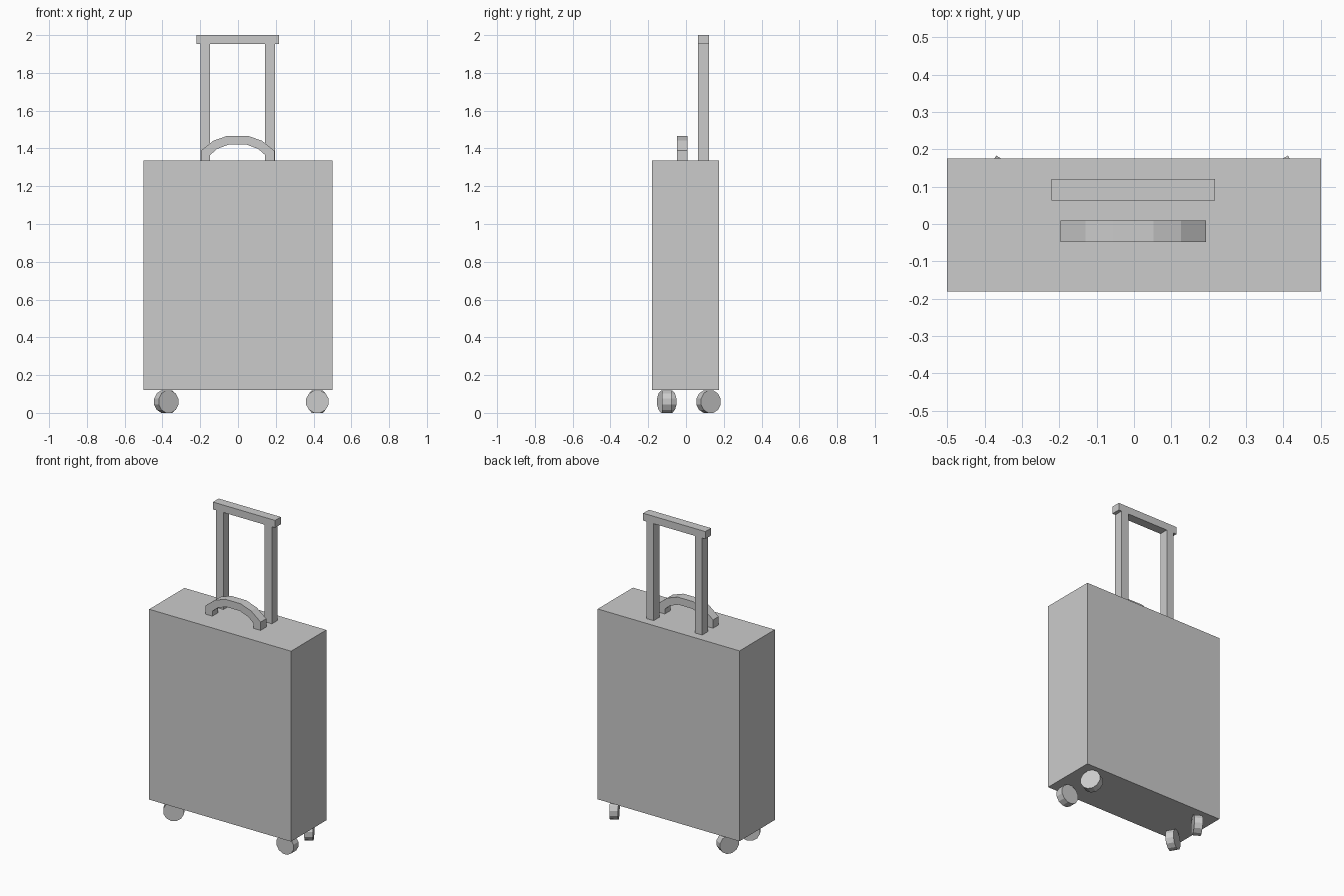
import bpy, bmesh, math
from mathutils import Matrix

if "Cube" in bpy.data.objects:
    bpy.data.objects.remove(bpy.data.objects["Cube"])


def finish(name, bm):
    bmesh.ops.recalc_face_normals(bm, faces=bm.faces)
    mesh = bpy.data.meshes.new(name)
    bm.to_mesh(mesh)
    bm.free()
    obj = bpy.data.objects.new(name, mesh)
    bpy.context.collection.objects.link(obj)
    return obj


def box(name, x, y, z):
    bm = bmesh.new()
    bmesh.ops.create_cube(bm, size=1)
    for v in bm.verts:
        for i, (lo, hi) in enumerate((x, y, z)):
            v.co[i] = hi if v.co[i] > 0 else lo
    return finish(name, bm)


# Main case
TOP = 1.335
box("case_body", (-0.5, 0.5), (-0.18, 0.175), (0.122, TOP))

# Telescopic handle
HY = (0.063, 0.121)
box("left_handle_post", (-0.199, -0.147), HY, (TOP, 1.953))
box("right_handle_post", (0.143, 0.195), HY, (TOP, 1.953))
box("handle_grip", (-0.221, 0.217), HY, (1.953, 2.0))

# Carry handle: arched strip, half profile mirrored about its middle
outer = [(0.195, TOP), (0.195, 1.388), (0.128, 1.441), (0.054, 1.467)]
inner = [(0.145, TOP), (0.145, 1.366), (0.108, 1.398), (0.048, 1.42)]


def arch(half):
    return [(-x, z) for x, z in half] + half[::-1]


bm = bmesh.new()
rings = []
for (ox, oz), (ix, iz) in zip(arch(outer), arch(inner)):
    section = [(ox, -0.048, oz), (ox, 0.009, oz), (ix, 0.009, iz), (ix, -0.048, iz)]
    rings.append([bm.verts.new((x - 0.002, y, z)) for x, y, z in section])
for a, b in zip(rings, rings[1:]):
    for i in range(4):
        j = (i + 1) % 4
        bm.faces.new((a[i], a[j], b[j], b[i]))
bm.faces.new(rings[0])
bm.faces.new(rings[-1])
finish("carry_handle", bm)

# Castor wheels, each swivelled to its own heading
SIDES, APOTHEM = 12, 0.0595


def wheel(name, x, y, heading):
    bm = bmesh.new()
    r = APOTHEM / math.cos(math.pi / SIDES)
    bmesh.ops.create_cone(bm, cap_ends=True, segments=SIDES, radius1=r, radius2=r, depth=0.05)
    turn = (Matrix.Translation((x, y, APOTHEM))
            @ Matrix.Rotation(math.radians(heading), 4, 'Z')
            @ Matrix.Rotation(math.radians(90), 4, 'Y')
            @ Matrix.Rotation(math.pi / SIDES, 4, 'Z'))
    bmesh.ops.transform(bm, matrix=turn, verts=bm.verts)
    obj = finish(name, bm)
    # put a flat side on the ground
    low = min(v.co.z for v in obj.data.vertices)
    obj.data.transform(Matrix.Translation((0, 0, -low)))


wheel("front_right_wheel", 0.42, -0.102, 90)
wheel("front_left_wheel", -0.38, -0.102, -60)
wheel("back_right_wheel", 0.42, 0.119, 30)
wheel("back_left_wheel", -0.377, 0.119, -30)
